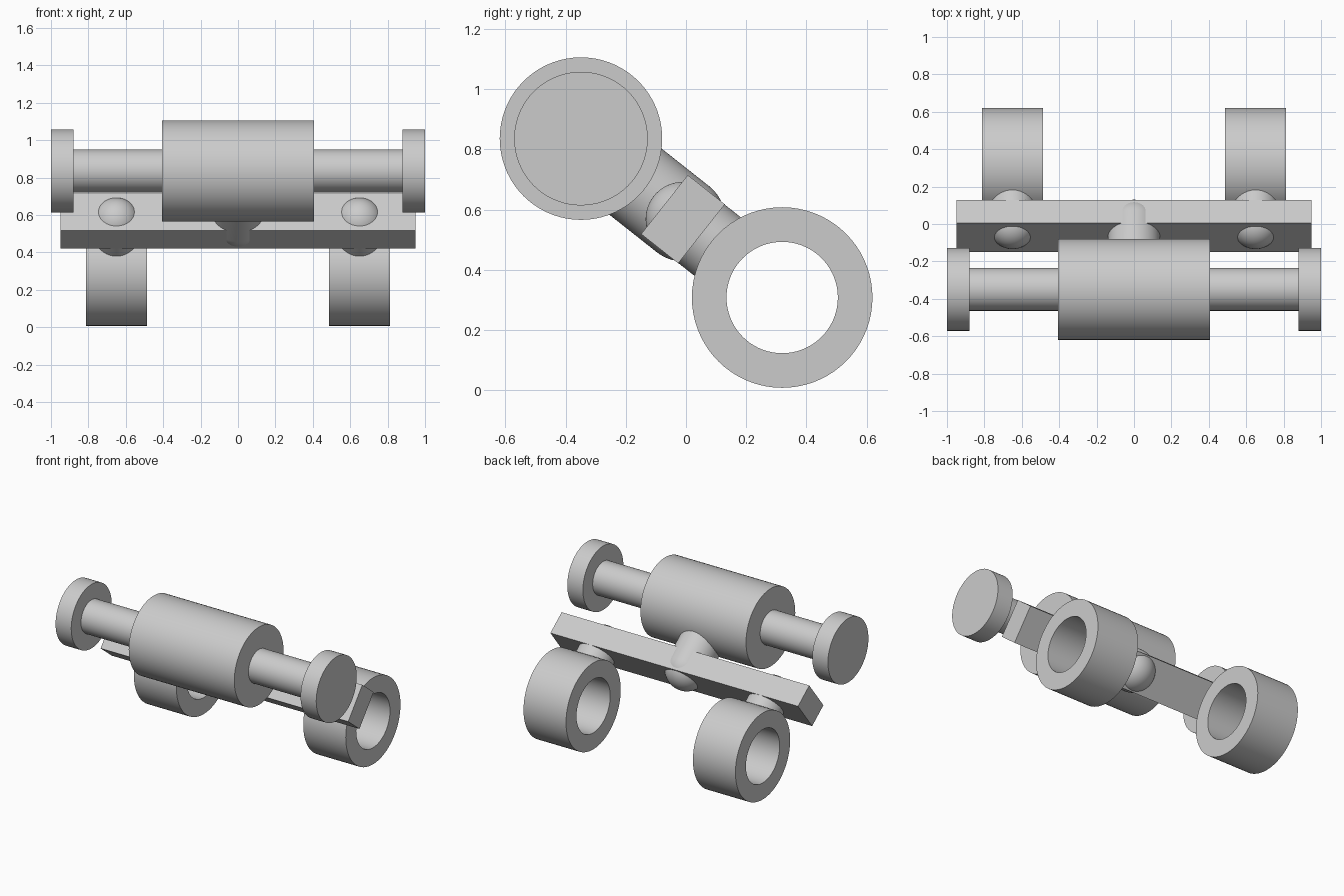
import bpy, bmesh
from math import pi, sin, cos, radians
from mathutils import Vector

cube = bpy.data.objects.get("Cube")
if cube:
    bpy.data.objects.remove(cube, do_unlink=True)

# One plain material
grey = bpy.data.materials.new("light grey")
grey.use_nodes = True
colour = (0.6, 0.6, 0.6, 1)
grey.diffuse_color = colour
grey.node_tree.nodes["Principled BSDF"].inputs["Base Color"].default_value = colour

# Shared layout: everything hangs off one tilted axis through the bar
BAR = Vector((0, -0.01, 0.568))
AXIS = Vector((0, 0.785, -0.62)).normalized()
BARREL = BAR - AXIS * 0.432
RINGS = BAR + AXIS * 0.42
SIDE = Vector((1, 0, 0))


def finish(name, bm):
    bmesh.ops.recalc_face_normals(bm, faces=bm.faces)
    mesh = bpy.data.meshes.new(name)
    bm.to_mesh(mesh)
    bm.free()
    mesh.materials.append(grey)
    mesh.polygons.foreach_set("use_smooth", [True] * len(mesh.polygons))
    mesh.set_sharp_from_angle(angle=radians(35))
    obj = bpy.data.objects.new(name, mesh)
    bpy.context.collection.objects.link(obj)
    return obj


def lathe(name, profile, origin, direction, closed=False, steps=72):
    """Revolve (radius, distance) points about an axis through origin."""
    bm = bmesh.new()
    verts = [bm.verts.new((r, 0, d)) for r, d in profile]
    pairs = list(zip(verts, verts[1:]))
    if closed:
        pairs.append((verts[-1], verts[0]))
    edges = [bm.edges.new(p) for p in pairs]
    bmesh.ops.spin(bm, geom=verts + edges, axis=(0, 0, 1), cent=(0, 0, 0),
                   angle=2 * pi, steps=steps)
    bmesh.ops.remove_doubles(bm, verts=bm.verts, dist=0.0001)
    obj = finish(name, bm)
    obj.location = origin
    obj.rotation_mode = "QUATERNION"
    obj.rotation_quaternion = direction.to_track_quat("Z", "Y")
    return obj


def cylinder(name, radius, start, end, origin):
    return lathe(name, [(0, start), (radius, start), (radius, end), (0, end)],
                 origin, SIDE)


def domed_peg(name, radius, length, origin, direction):
    """Peg with a hemisphere centred on origin and a flat far end."""
    dome = [(radius * sin(a), -radius * cos(a))
            for a in (i * pi / 32 for i in range(17))]
    return lathe(name, dome + [(radius, length), (0, length)], origin, direction)


# Barrel, with a rod and end disc on each side
cylinder("barrel", 0.27, -0.405, 0.405, BARREL)
cylinder("rod", 0.115, -0.9, 0.9, BARREL)
for side, s in (("left", 1), ("right", -1)):
    cylinder(side + "_end_disc", 0.222, s * 0.88, s * 1.0, BARREL)

# Flat cross bar, tilted square to the axis
bm = bmesh.new()
bmesh.ops.create_cube(bm, size=1)
bmesh.ops.scale(bm, vec=(1.9, 0.157, 0.25), verts=bm.verts)
bar = finish("cross_bar", bm)
bar.location = BAR
bar.rotation_euler.x = -Vector((AXIS.y, AXIS.z)).angle(Vector((1, 0)))

# Domed peg joining the barrel to the bar
domed_peg("centre_peg", 0.14, 0.25, BAR, -AXIS)

# Rings on domed pegs
for side, s in (("left", 1), ("right", -1)):
    offset = SIDE * s * 0.65
    domed_peg(side + "_ring_peg", 0.124, 0.22, BAR + offset, AXIS)
    w = 0.163
    lathe(side + "_ring", [(0.185, -w), (0.3, -w), (0.3, w), (0.185, w)],
          RINGS + offset, SIDE, closed=True)
